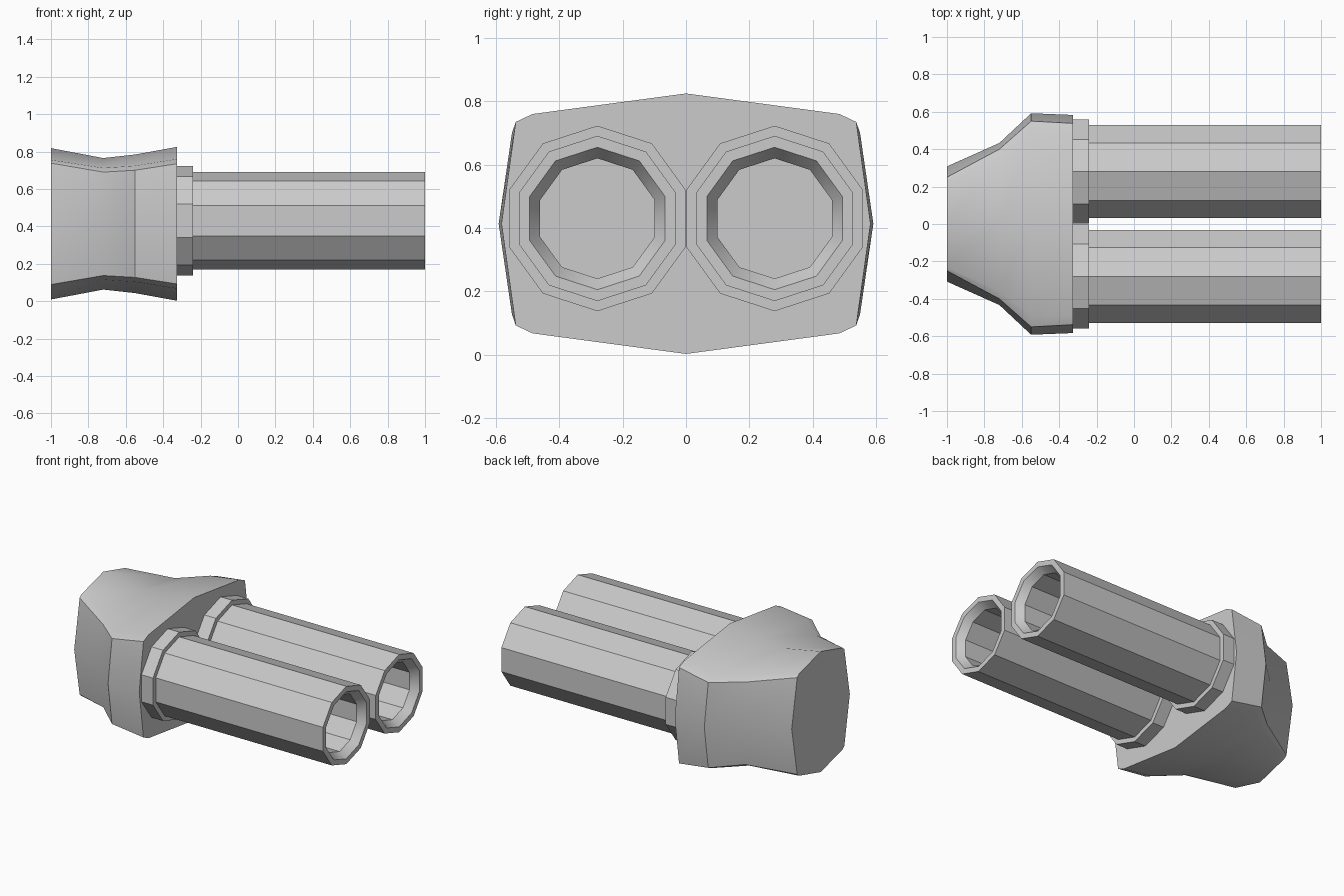
import bpy, bmesh
from math import sin, cos, pi, radians

if "Cube" in bpy.data.objects:
    bpy.data.objects.remove(bpy.data.objects["Cube"])


def loft(name, rings):
    """Skin closed rings of points and cap both ends."""
    bm = bmesh.new()
    rows = [[bm.verts.new(p) for p in ring] for ring in rings]
    n = len(rows[0])
    for a, b in zip(rows, rows[1:]):
        for i in range(n):
            j = (i + 1) % n
            bm.faces.new((a[i], a[j], b[j], b[i]))
    bm.faces.new(rows[0])
    bm.faces.new(rows[-1])
    bmesh.ops.recalc_face_normals(bm, faces=bm.faces)
    mesh = bpy.data.meshes.new(name)
    bm.to_mesh(mesh)
    bm.free()
    obj = bpy.data.objects.new(name, mesh)
    bpy.context.collection.objects.link(obj)
    bpy.ops.object.select_all(action='DESELECT')
    obj.select_set(True)
    bpy.context.view_layer.objects.active = obj
    bpy.ops.object.shade_smooth_by_angle(angle=radians(30))
    return obj


# Housing: quarter outline of each section, mirrored in y and z
MID = 0.4135


def section(x, quarter):
    right = quarter + [(y, 2 * MID - z) for y, z in quarter[-2::-1]]
    left = [(-y, z) for y, z in right[-2:0:-1]]
    return [(x, y, z) for y, z in right + left]


loft("housing", [
    section(-1.00, [(0, 0.818), (0.23, 0.755), (0.25, 0.738), (0.308, MID)]),
    section(-0.72, [(0, 0.765), (0.36, 0.712), (0.40, 0.69), (0.433, MID)]),
    section(-0.55, [(0, 0.784), (0.49, 0.724), (0.55, 0.70), (0.592, MID)]),
    section(-0.325, [(0, 0.825), (0.485, 0.76), (0.538, 0.735), (0.583, MID)]),
])

# Barrels: ten-sided collar, tube, chamfered mouth and blind bore
PROFILE = [(-0.33, 0.293), (-0.24, 0.293), (-0.24, 0.261), (1.0, 0.261),
           (1.0, 0.225), (0.95, 0.19), (-0.24, 0.19)]
for side, cy in (("left", 0.28), ("right", -0.28)):
    loft(side + "_barrel", [
        [(x, cy + r * sin(i * pi / 5), 0.43 + r * cos(i * pi / 5)) for i in range(10)]
        for x, r in PROFILE])
